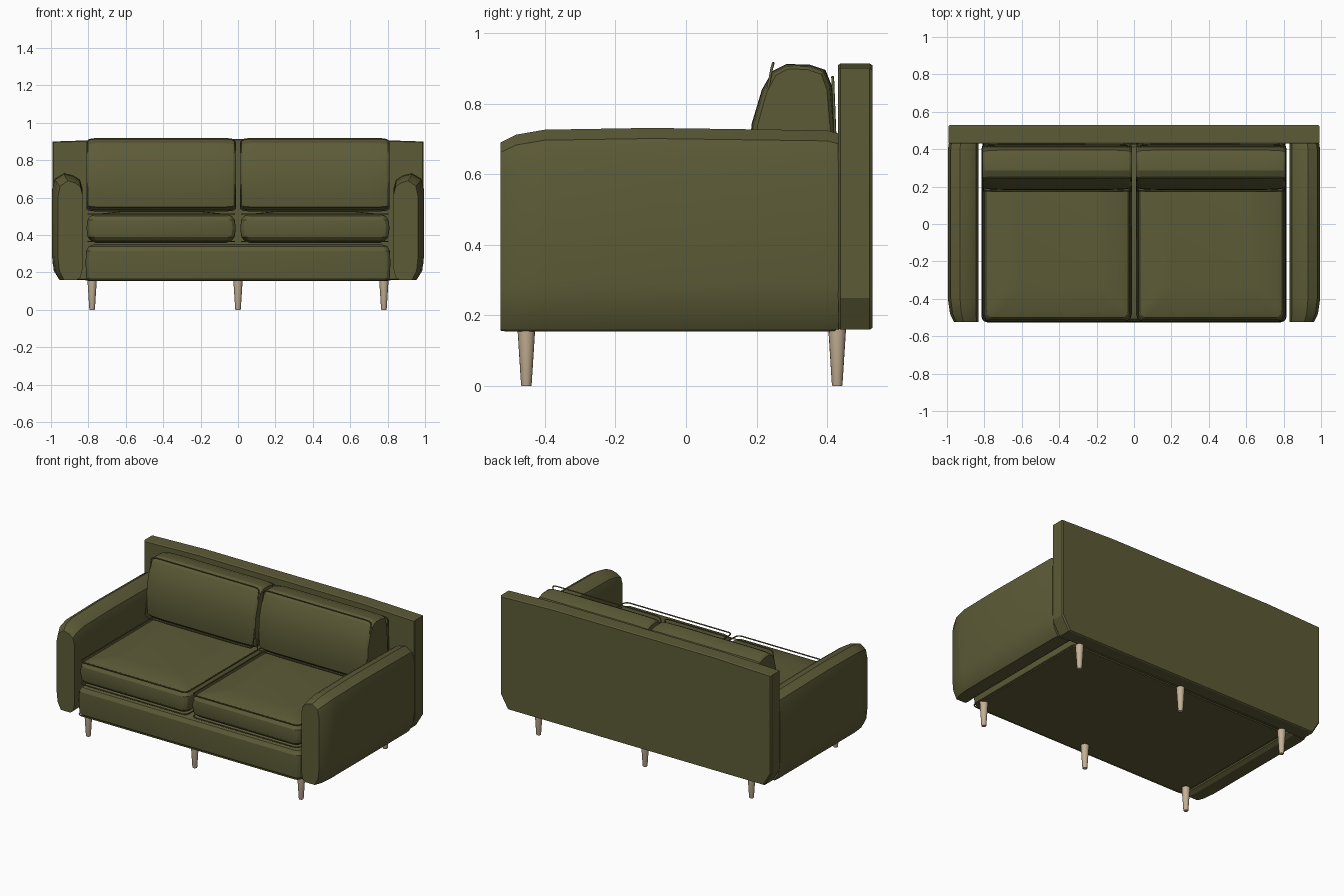
import bpy, bmesh, math
from mathutils import Vector

if "Cube" in bpy.data.objects:
    bpy.data.objects.remove(bpy.data.objects["Cube"])


def material(name, rgb):
    m = bpy.data.materials.new(name)
    m.diffuse_color = (*rgb, 1)
    m.use_nodes = True
    m.node_tree.nodes["Principled BSDF"].inputs["Base Color"].default_value = m.diffuse_color
    return m


FABRIC = material("olive fabric", (0.108, 0.104, 0.038))
WOOD = material("pale wood", (0.56, 0.44, 0.30))


def finish(name, bm, mat, angle=25):
    bmesh.ops.recalc_face_normals(bm, faces=bm.faces)
    me = bpy.data.meshes.new(name)
    bm.to_mesh(me)
    bm.free()
    me.materials.append(mat)
    ob = bpy.data.objects.new(name, me)
    bpy.context.collection.objects.link(ob)
    bpy.ops.object.select_all(action='DESELECT')
    ob.select_set(True)
    bpy.context.view_layer.objects.active = ob
    bpy.ops.object.shade_smooth_by_angle(angle=math.radians(angle))
    return ob


def loft(name, rings, mat=FABRIC, angle=25):
    """Skin a list of equal-length point rings and cap both ends."""
    bm = bmesh.new()
    rows = [[bm.verts.new(p) for p in r] for r in rings]
    n = len(rows[0])
    for a, b in zip(rows, rows[1:]):
        for i in range(n):
            bm.faces.new((a[i], a[(i + 1) % n], b[(i + 1) % n], b[i]))
    bm.faces.new(rows[0])
    bm.faces.new(rows[-1])
    return finish(name, bm, mat, angle)


def rounded_rect(x0, x1, y0, y1, r, seg=3):
    pts = []
    for k, (cx, cy) in enumerate([(x1 - r, y1 - r), (x0 + r, y1 - r),
                                  (x0 + r, y0 + r), (x1 - r, y0 + r)]):
        for i in range(seg + 1):
            a = math.pi / 2 * (k + i / seg)
            pts.append((cx + r * math.cos(a), cy + r * math.sin(a)))
    return pts


def pillow(name, x0, x1, y0, y1, levels, r):
    """Stack rounded rectangles; levels are (z, inset)."""
    return loft(name, [[(x, y, z) for x, y in
                        rounded_rect(x0 + d, x1 - d, y0 + d, y1 - d, r)]
                       for z, d in levels])


def piping(name, pts, radius=0.004):
    cu = bpy.data.curves.new(name, 'CURVE')
    cu.dimensions = '3D'
    cu.bevel_depth = radius
    cu.bevel_resolution = 1
    sp = cu.splines.new('POLY')
    sp.points.add(len(pts) - 1)
    for p, co in zip(sp.points, pts):
        p.co = (*co, 1)
    sp.use_cyclic_u = True
    cu.materials.append(FABRIC)
    bpy.context.collection.objects.link(bpy.data.objects.new(name, cu))


# base frame under the cushions
pillow("base", -0.815, 0.815, -0.525, 0.43,
       [(0.155, 0.012), (0.17, 0.004), (0.25, 0.0), (0.315, 0.003),
        (0.34, 0.018), (0.352, 0.05)], 0.03)
piping("base_lower_piping", [(x, y, 0.16) for x, y in
       rounded_rect(-0.812, 0.812, -0.522, 0.43, 0.03)])

# back panel: gently crowned top, chamfered lower corners
outline = [(-0.94, 0.16), (0.94, 0.16), (0.993, 0.25), (0.993, 0.90),
           (0.6, 0.913), (-0.6, 0.913), (-0.993, 0.90), (-0.993, 0.25)]


def panel_ring(y, s):
    return [(x * (1 - s), y, 0.53 + (z - 0.53) * (1 - 2 * s)) for x, z in outline]


loft("back_panel", [panel_ring(0.43, 0.006), panel_ring(0.437, 0),
                    panel_ring(0.52, 0), panel_ring(0.528, 0.006)])

# arm cross-section (x, z), narrowed towards the front
ARM = [(0.832, 0.22), (0.845, 0.175), (0.87, 0.16), (0.955, 0.16),
       (0.985, 0.21), (0.995, 0.29), (0.995, 0.64), (0.98, 0.70),
       (0.93, 0.73), (0.88, 0.718), (0.845, 0.695), (0.832, 0.65)]


def arm_ring(side, y, sx, top):
    return [(side * (0.832 + (x - 0.832) * sx), y,
             0.16 + (z - 0.16) * (top - 0.16) / 0.57) for x, z in ARM]


for side, tag in ((-1, "left"), (1, "right")):
    loft(tag + "_arm", [arm_ring(side, -0.525, 0.80, 0.69),
                        arm_ring(side, -0.48, 0.93, 0.712),
                        arm_ring(side, -0.40, 1.0, 0.726),
                        arm_ring(side, -0.10, 1.0, 0.731),
                        arm_ring(side, 0.40, 1.0, 0.724),
                        arm_ring(side, 0.432, 0.97, 0.715)])

    x0, x1 = sorted((side * 0.012, side * 0.81))

    # seat cushion with piping on its two seams
    pillow(tag + "_seat_cushion", x0, x1, -0.52, 0.425,
           [(0.358, 0.05), (0.37, 0.022), (0.39, 0.006), (0.435, 0.0),
            (0.48, 0.005), (0.502, 0.02), (0.513, 0.05), (0.525, 0.17)], 0.035)
    for z, part in ((0.365, "lower"), (0.512, "upper")):
        piping(f"{tag}_seat_{part}_piping", [(x, y, z) for x, y in
               rounded_rect(x0 + 0.008, x1 - 0.008, -0.515, 0.42, 0.03)])

    # leaning back cushion, side profile (y, z) swept across x
    prof = [(0.22, 0.525), (0.19, 0.55), (0.182, 0.62), (0.185, 0.74),
            (0.215, 0.84), (0.245, 0.892), (0.285, 0.912), (0.35, 0.91),
            (0.395, 0.895), (0.413, 0.85), (0.425, 0.72), (0.425, 0.55),
            (0.40, 0.525)]
    cy, cz = 0.31, 0.715
    rings = []
    for d, s in ((0.0, 0.86), (0.012, 0.94), (0.045, 0.985), (0.12, 1.0)):
        rings.append((x0 + d, s))
    rings += [(x0 + x1 - x, s) for x, s in reversed(rings)]
    loft(tag + "_back_cushion", [[(x, cy + (y - cy) * s, cz + (z - cz) * (0.5 + s / 2))
                                  for y, z in prof] for x, s in rings])

    # piping loops on the leaning front seam and the rear seam
    for part, lo, hi in (("front", (0.178, 0.54), (0.247, 0.914)),
                         ("rear", (0.428, 0.54), (0.415, 0.875))):
        loop = []
        for x, t in rounded_rect(x0 + 0.004, x1 - 0.004, 0, 1, 0.04):
            loop.append((x, lo[0] + (hi[0] - lo[0]) * max(0, t) ** 1.6,
                         lo[1] + (hi[1] - lo[1]) * t))
        piping(f"{tag}_back_{part}_piping", loop)

# six tapered legs
for x in (-0.78, 0, 0.78):
    for y, row in ((-0.452, "front"), (0.428, "rear")):
        loft(f"{row}_leg", [[(x + r * math.cos(i * math.pi / 8),
                              y + r * math.sin(i * math.pi / 8), z)
                             for i in range(16)]
                            for z, r in ((0, 0.0135), (0.004, 0.015), (0.16, 0.025))],
             WOOD, 40)
